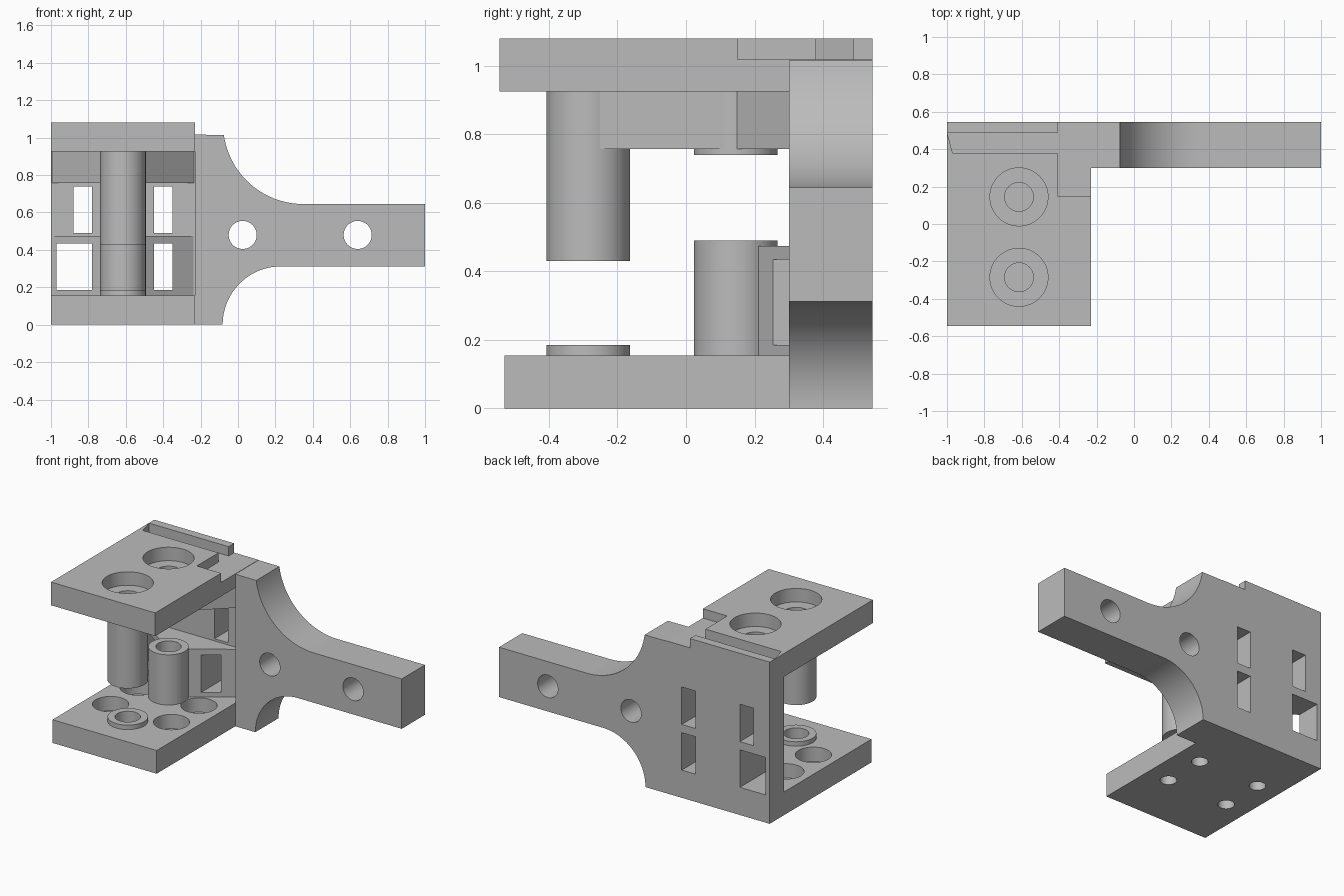
import bpy, bmesh, math
from mathutils import Matrix

if "Cube" in bpy.data.objects:
    bpy.data.objects.remove(bpy.data.objects["Cube"])

grey = bpy.data.materials.new("plain grey")
grey.use_nodes = True
grey.diffuse_color = (0.5, 0.5, 0.5, 1)
grey.node_tree.nodes["Principled BSDF"].inputs["Base Color"].default_value = (0.5, 0.5, 0.5, 1)


def finish(name, bm):
    bmesh.ops.recalc_face_normals(bm, faces=bm.faces)
    mesh = bpy.data.meshes.new(name)
    bm.to_mesh(mesh)
    bm.free()
    mesh.materials.append(grey)
    obj = bpy.data.objects.new(name, mesh)
    bpy.context.collection.objects.link(obj)
    return obj


def prism(name, points, low, high, axis="Z"):
    """Extrude an outline along z, or an x-z outline along y."""
    bm = bmesh.new()
    place = (lambda a, b: (a, b, low)) if axis == "Z" else (lambda a, b: (a, low, b))
    face = bm.faces.new([bm.verts.new(place(a, b)) for a, b in points])
    extruded = bmesh.ops.extrude_face_region(bm, geom=[face])["geom"]
    shift = (0, 0, high - low) if axis == "Z" else (0, high - low, 0)
    bmesh.ops.translate(bm, vec=shift, verts=[v for v in extruded if isinstance(v, bmesh.types.BMVert)])
    return finish(name, bm)


def box(name, x0, x1, y0, y1, z0, z1):
    return prism(name, [(x0, y0), (x1, y0), (x1, y1), (x0, y1)], z0, z1)


def cylinder(name, a, b, radius, low, high, axis="Z"):
    ring = [(a + radius * math.cos(math.tau * i / 64), b + radius * math.sin(math.tau * i / 64))
            for i in range(64)]
    return prism(name, ring, low, high, axis)


def cut(part, cutters):
    """Subtract the cutters, bake the result and discard them."""
    for cutter in cutters:
        mod = part.modifiers.new("cut", "BOOLEAN")
        mod.operation = "DIFFERENCE"
        mod.solver = "EXACT"
        mod.object = cutter
    baked = bpy.data.meshes.new_from_object(part.evaluated_get(bpy.context.evaluated_depsgraph_get()))
    part.modifiers.clear()
    part.data = baked
    for cutter in cutters:
        bpy.data.objects.remove(cutter)
    return part


LEFT, RIGHT, BACK, WALL = -1.0, -0.23, 0.545, 0.395
POST_X, FRONT_Y, REAR_Y, POST_R, BORE_R = -0.615, -0.285, 0.145, 0.122, 0.077
PLATE, TOP_LOW, TOP = 0.155, 0.925, 1.08
parts = []


def bores(low, high):
    return [cylinder("bore", POST_X, y, BORE_R, low, high) for y in (FRONT_Y, REAR_Y)]


def windows():
    spans = [(-0.97, -0.78, 0.185, 0.435), (-0.45, -0.35, 0.185, 0.435),
             (-0.88, -0.78, 0.49, 0.74), (-0.45, -0.35, 0.49, 0.74)]
    return [box("window", x0, x1, 0, 0.7, z0, z1) for x0, x1, z0, z1 in spans]


# Base plate with four counterbored screw holes and the post bores
holes = bores(0.05, 0.3)
for dx in (-0.225, 0.225):
    for y in (-0.145, 0.145):
        holes += [cylinder("screw_hole", POST_X + dx, y, 0.05, -0.1, 0.3),
                  cylinder("screw_recess", POST_X + dx, y, 0.11, 0.06, 0.3)]
parts.append(cut(box("base_plate", LEFT, RIGHT, -0.53, BACK, 0, PLATE), holes))

# Top plate with counterbores, rear groove and corner notch
holes = bores(0.8, 1.2)
holes += [cylinder("recess", POST_X, y, 0.155, TOP - 0.09, 1.2) for y in (FRONT_Y, REAR_Y)]
outline = [(-0.1, 0.15), (-0.41, 0.15), (-0.41, 0.38), (-0.97, 0.38), (-0.998, 0.487),
           (-0.41, 0.487), (-0.41, 0.7), (-0.1, 0.7)]
holes.append(prism("groove", outline, 1.018, 1.2))
parts.append(cut(box("top_plate", LEFT, RIGHT, -0.545, BACK, TOP_LOW, TOP), holes))

# Rear wall with windows
parts.append(cut(box("rear_wall", LEFT, RIGHT, WALL, BACK, PLATE, TOP_LOW), windows()))

# Lower flared gusset
outline = [(-0.715, 0.21), (-0.515, 0.21), (RIGHT, 0.4), (LEFT, 0.4)]
parts.append(cut(prism("lower_gusset", outline, PLATE, 0.475), windows() + bores(0.05, 0.6)))

# Upper rib joining the posts, flaring to the wall
outline = [(-0.732, FRONT_Y), (-0.498, FRONT_Y), (-0.498, REAR_Y), (RIGHT, 0.4),
           (LEFT, 0.4), (-0.732, REAR_Y)]
parts.append(cut(prism("upper_rib", outline, 0.757, TOP_LOW), bores(0.6, 1.2)))

# Hollow posts and bosses
for name, y, low, high in [("front_upper_post", FRONT_Y, 0.43, TOP_LOW),
                           ("rear_upper_boss", REAR_Y, 0.74, TOP_LOW),
                           ("front_lower_boss", FRONT_Y, PLATE, 0.185),
                           ("rear_lower_post", REAR_Y, PLATE, 0.49)]:
    post = cylinder(name, POST_X, y, POST_R, low, high)
    parts.append(cut(post, [cylinder("bore", POST_X, y, BORE_R, low - 0.1, high + 0.1)]))


# Side arm with concave shoulders and two cross holes
def arc(cx, cz, radius, start, end, steps=24):
    angles = [math.radians(start + (end - start) * i / steps) for i in range(steps + 1)]
    return [(cx + radius * math.cos(a), cz + radius * math.sin(a)) for a in angles]


profile = [(RIGHT, 0)] + arc(0.23, 0, 0.312, 180, 90) + [(1, 0.312), (1, 0.645)]
profile += arc(0.35, 1.075, 0.43, 270, 188) + [(RIGHT, 1.016)]
arm = prism("side_arm", profile, 0.30, BACK, "Y")
parts.append(cut(arm, [cylinder("pin_hole", x, 0.48, 0.075, 0, 0.8, "Y") for x in (0.025, 0.64)]))

# Smooth round surfaces, keep edges sharp
bpy.ops.object.select_all(action="DESELECT")
for part in parts:
    part.select_set(True)
bpy.context.view_layer.objects.active = parts[0]
bpy.ops.object.shade_smooth_by_angle(angle=math.radians(25))
